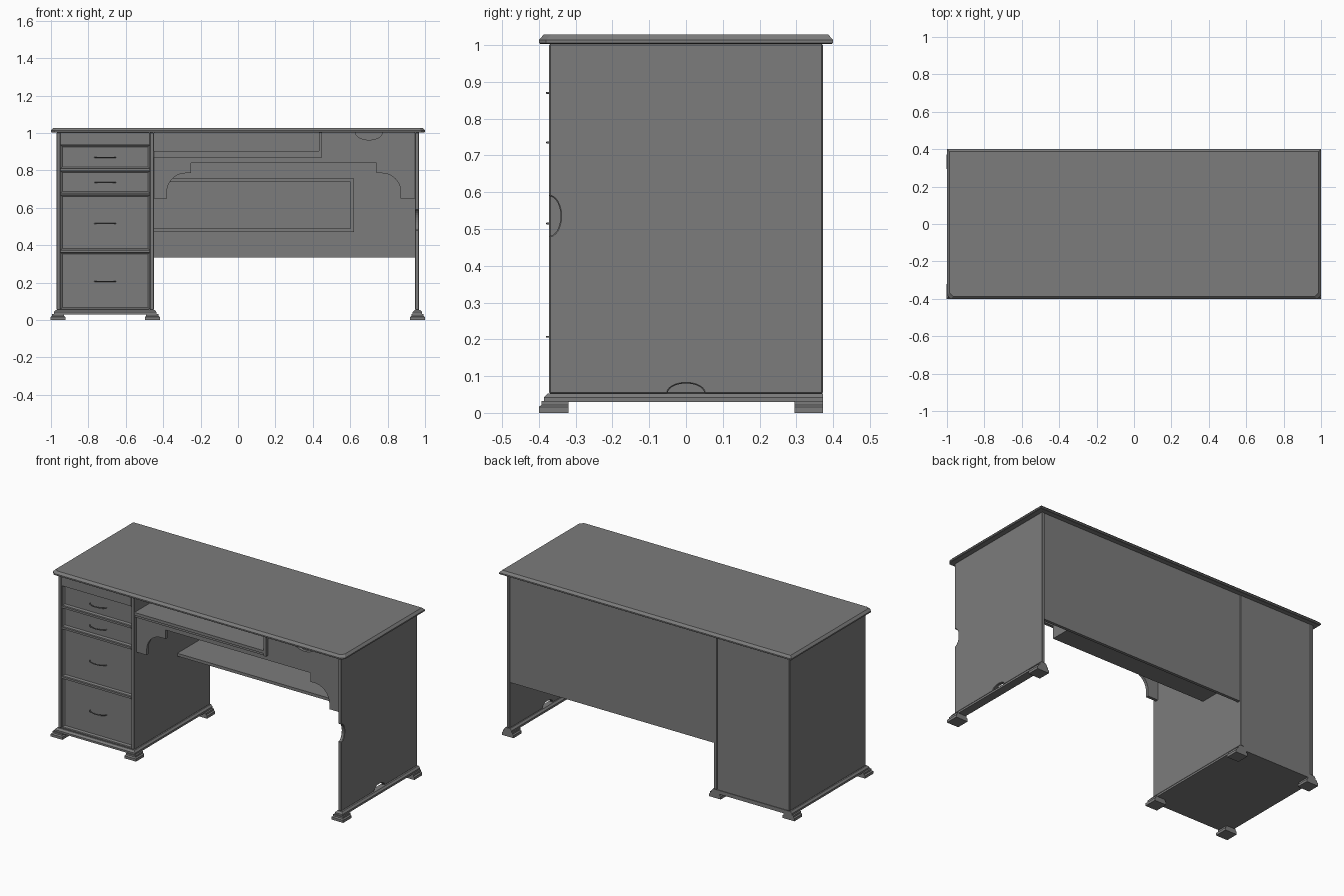
import bpy, bmesh, math

if "Cube" in bpy.data.objects:
    bpy.data.objects.remove(bpy.data.objects["Cube"])

wood = bpy.data.materials.new("grey_wood")
wood.diffuse_color = (0.2, 0.2, 0.2, 1)
wood.use_nodes = True
wood.node_tree.nodes["Principled BSDF"].inputs["Base Color"].default_value = wood.diffuse_color


def finish(name, bm):
    bmesh.ops.recalc_face_normals(bm, faces=bm.faces)
    me = bpy.data.meshes.new(name)
    bm.to_mesh(me)
    bm.free()
    me.materials.append(wood)
    ob = bpy.data.objects.new(name, me)
    bpy.context.collection.objects.link(ob)
    return ob


def loft(name, rings):
    """Closed solid through rings of equal point count."""
    bm = bmesh.new()
    vs = [[bm.verts.new(p) for p in r] for r in rings]
    n = len(vs[0])
    for a, b in zip(vs, vs[1:]):
        for i in range(n):
            j = (i + 1) % n
            bm.faces.new((a[i], a[j], b[j], b[i]))
    bm.faces.new(vs[0])
    bm.faces.new(vs[-1])
    return finish(name, bm)


def rect(x0, x1, y0, y1, z):
    return [(x0, y0, z), (x1, y0, z), (x1, y1, z), (x0, y1, z)]


def box(name, x0, x1, y0, y1, z0, z1, bevel=0):
    ob = loft(name, [rect(x0, x1, y0, y1, z0), rect(x0, x1, y0, y1, z1)])
    if bevel:
        m = ob.modifiers.new("edge", 'BEVEL')
        m.width, m.segments = bevel, 1
    return ob


def arc(cx, cy, rx, ry, a0, a1, n=12):
    """Points on an ellipse between two angles in degrees."""
    out = []
    for i in range(n + 1):
        a = math.radians(a0 + (a1 - a0) * i / n)
        out.append((cx + rx * math.cos(a), cy + ry * math.sin(a)))
    return out


# Table top with moulded edge and clipped front corners
def top_ring(d, z):
    x, y, c = 1 - d, 0.4 - d, 0.02
    return [(-x + c, -y, z), (x - c, -y, z), (x, -y + c, z),
            (x, y, z), (-x, y, z), (-x, -y + c, z)]


loft("table_top", [top_ring(0.004, 1.003), top_ring(0, 1.006),
                   top_ring(0, 1.014), top_ring(0.013, 1.028)])

# Pedestal carcass
L, R = -0.97, -0.45
BASE, TOP, FRONT, BACK = 0.053, 1.003, -0.372, 0.372
box("pedestal_outer_side", L, L + 0.022, FRONT, BACK, BASE, TOP, 0.003)
box("pedestal_inner_side", R - 0.022, R, FRONT, BACK, BASE, TOP, 0.003)
box("pedestal_back", L + 0.022, R - 0.022, 0.35, 0.368, BASE, TOP)
box("pedestal_bottom", L + 0.022, R - 0.022, -0.34, 0.35, BASE, 0.06)

# Rails and framed drawer fronts with bow pulls
heights = [(0.058, 0.362), (0.374, 0.668), (0.68, 0.798), (0.81, 0.935)]
handle_z = [0.207, 0.515, 0.735, 0.87]
edges = [BASE] + [z for h in heights for z in h] + [TOP]
for i in range(0, len(edges), 2):
    box("drawer_rail", L + 0.022, R - 0.022, -0.37, -0.335, edges[i], edges[i + 1])

for (z0, z1), hz in zip(heights, handle_z):
    bm = bmesh.new()
    vs = [bm.verts.new(p) for z in (z0, z1)
          for p in rect(L + 0.022, R - 0.022, -0.358, -0.338, z)]
    front = bm.faces.new((vs[0], vs[1], vs[5], vs[4]))
    for q in ((1, 2, 6, 5), (2, 3, 7, 6), (3, 0, 4, 7), (0, 3, 2, 1), (4, 5, 6, 7)):
        bm.faces.new([vs[k] for k in q])
    bmesh.ops.recalc_face_normals(bm, faces=bm.faces)
    bmesh.ops.inset_region(bm, faces=[front], thickness=0.012, depth=-0.007)
    finish("drawer_front", bm)

    cu = bpy.data.curves.new("drawer_pull", 'CURVE')
    cu.dimensions = '3D'
    cu.bevel_depth, cu.bevel_resolution = 0.003, 1
    pts = arc(-0.71, -0.35, 0.056, 0.028, 180, 360, 10)
    sp = cu.splines.new('POLY')
    sp.points.add(len(pts) - 1)
    for p, (x, y) in zip(sp.points, pts):
        p.co = (x, y, hz, 1)
    cu.materials.append(wood)
    bpy.context.collection.objects.link(bpy.data.objects.new("drawer_pull", cu))


# Base mouldings under the pedestal and the right leg panel
def moulding(name, x0, x1):
    def ring(d, z):
        return rect(x0 + d, x1 - d, -0.386 + d, BACK, z)
    loft(name, [ring(0, 0.03), ring(0, 0.042), ring(0.01, BASE)])


moulding("pedestal_base", -0.985, -0.435)
moulding("leg_base", 0.933, 0.985)

# Stepped feet
for x in (-0.962, -0.458, 0.96):
    for y0, y1, s in ((-0.4, -0.32, 1), (0.295, BACK, 0)):
        def ring(d, z):
            return rect(x - 0.04 + d, x + 0.04 - d, y0 + d * s, y1, z)
        loft("foot", [ring(0, 0), ring(0, 0.016), ring(0.007, 0.022), ring(0.007, 0.032)])

# Right leg panel with cable notches in its front and bottom edges
side = ([(FRONT, BASE)] + arc(0, BASE, 0.05, 0.027, 180, 0)
        + [(BACK, BASE), (BACK, TOP), (FRONT, TOP)]
        + arc(FRONT, 0.535, 0.031, 0.054, 90, -90))
leg = loft("leg_panel", [[(x, y, z) for y, z in side] for x in (0.947, 0.968)])
bev = leg.modifiers.new("edge", 'BEVEL')
bev.width, bev.segments = 0.003, 1

# Back panel between pedestal and leg
box("back_panel", R, 0.947, 0.348, 0.366, 0.335, TOP)

# Apron with curved brackets, cut around the open compartment
MID = 0.245
bracket = ([(R, 0.65), (-0.38, 0.65)]
           + arc(-0.28, 0.685, 0.1, 0.1, 180, 90, 10)
           + [(-0.25, 0.785), (-0.25, 0.84)])
mirrored = [(2 * MID - x, z) for x, z in reversed(bracket)]
mirrored[-1] = (0.947, 0.65)
apron = (bracket + mirrored + [(0.947, TOP)]
         + arc(0.7, TOP, 0.072, 0.04, 0, -180)
         + [(0.44, TOP), (0.44, 0.875), (R, 0.875)])
loft("apron", [[(x, y, z) for x, z in apron] for y in (-0.35, -0.332)])

# Open compartment under the top
box("compartment_floor", R, 0.432, -0.37, 0.348, 0.885, 0.903)
box("compartment_runner", R, 0.432, -0.362, -0.33, 0.87, 0.885)
box("compartment_side", 0.432, 0.45, -0.37, 0.348, 0.87, TOP)

# Open-fronted shelf box fixed to the back panel
box("shelf_floor", R, 0.62, 0.05, 0.348, 0.472, 0.49)
box("shelf_end", 0.602, 0.62, 0.05, 0.348, 0.49, 0.738)
box("shelf_cover", R, 0.62, 0.05, 0.348, 0.738, 0.756)
